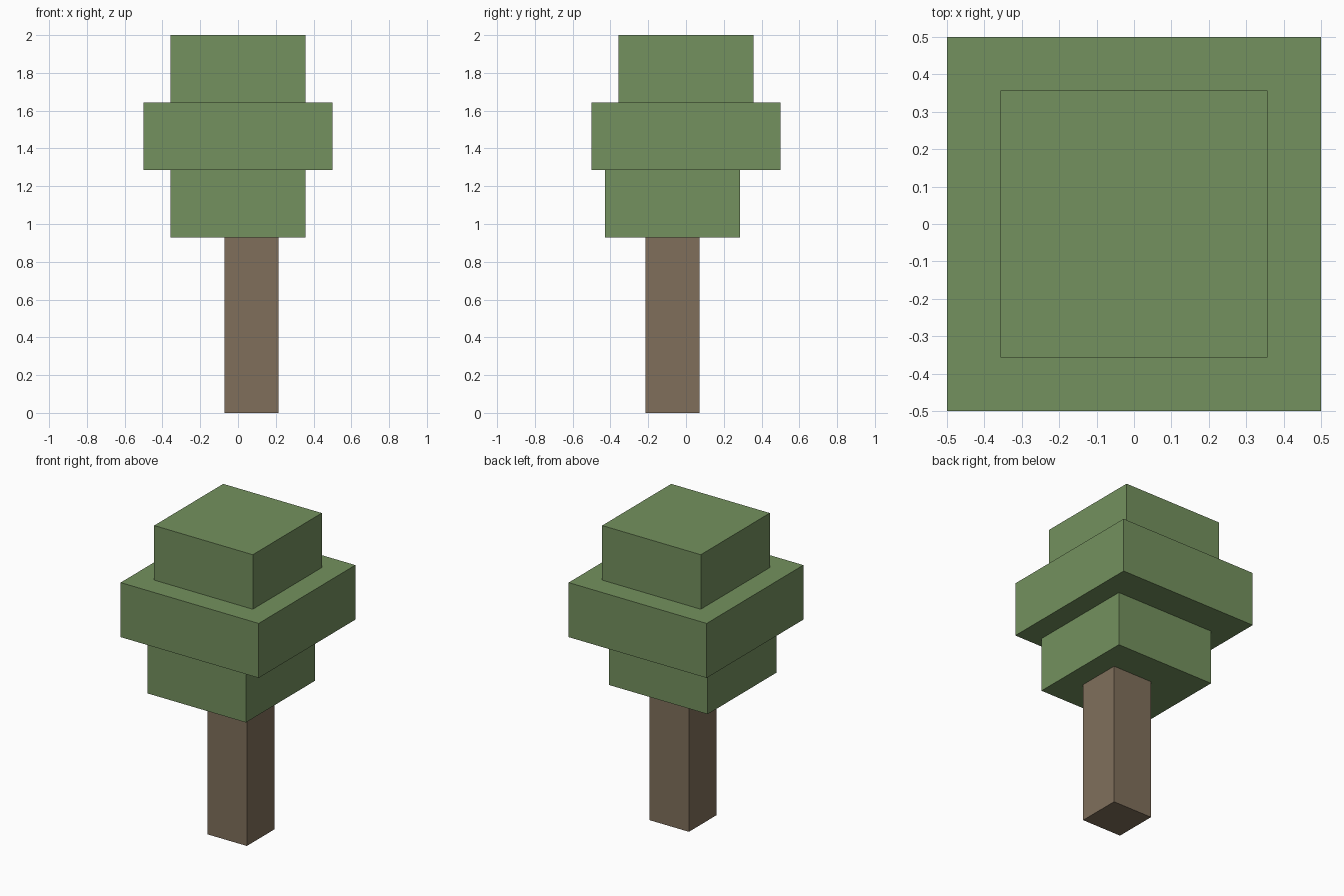
import bpy

# Remove the default cube
default = bpy.data.objects.get("Cube")
if default:
    bpy.data.objects.remove(default, do_unlink=True)

U = 1 / 14  # grid unit shared by all blocks


def make_material(name, rgb):
    mat = bpy.data.materials.new(name)
    mat.use_nodes = True
    colour = (*rgb, 1)
    mat.diffuse_color = colour
    bsdf = next(n for n in mat.node_tree.nodes if n.type == "BSDF_PRINCIPLED")
    bsdf.inputs["Base Color"].default_value = colour
    return mat


def block(name, width, bottom, top, mat, x=0, y=0):
    """Square block; all measures in grid units."""
    bpy.ops.mesh.primitive_cube_add(size=1, location=(x * U, y * U, (bottom + top) / 2 * U))
    obj = bpy.context.object
    obj.name = obj.data.name = name
    obj.scale = (width * U, width * U, (top - bottom) * U)
    bpy.ops.object.transform_apply(location=False, rotation=False, scale=True)
    obj.data.materials.append(mat)
    return obj


leaf = make_material("leaf green", (0.174, 0.283, 0.112))
bark = make_material("bark brown", (0.216, 0.159, 0.105))

# Trunk, set off centre
block("trunk", 4, 0, 13, bark, x=1, y=-1)

# Foliage tiers
block("lower_foliage", 10, 13, 18, leaf, y=-1)
block("middle_foliage", 14, 18, 23, leaf)
block("top_foliage", 10, 23, 28, leaf)
